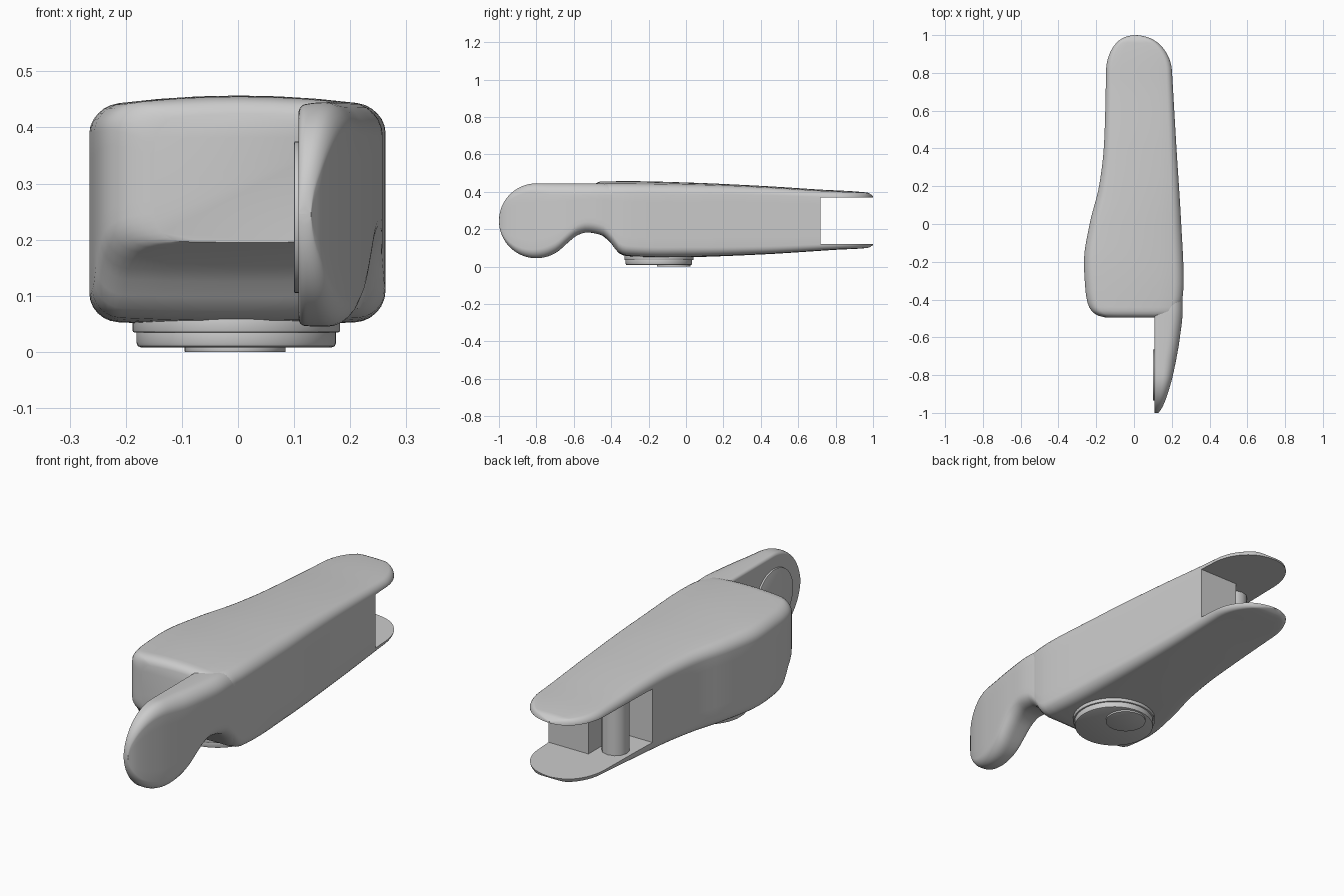
import bpy
import bmesh
import math

if "Cube" in bpy.data.objects:
    bpy.data.objects.remove(bpy.data.objects["Cube"], do_unlink=True)


def curve(points):
    """Smooth, overshoot-free function through (position, value) points."""
    ps, vs = zip(*points)
    n = len(ps)
    slope = [(vs[i + 1] - vs[i]) / (ps[i + 1] - ps[i]) for i in range(n - 1)]
    tan = [slope[0]]
    for a, b in zip(slope, slope[1:]):
        tan.append(2 * a * b / (a + b) if a * b > 0 else 0)
    tan.append(slope[-1])

    def value(p):
        p = min(max(p, ps[0]), ps[-1])
        i = max(k for k in range(n - 1) if ps[k] <= p)
        h = ps[i + 1] - ps[i]
        t = (p - ps[i]) / h
        return (vs[i] * (1 + 2 * t) * (1 - t) ** 2 + vs[i + 1] * t * t * (3 - 2 * t)
                + h * t * (1 - t) * (tan[i] * (1 - t) - tan[i + 1] * t))
    return value


def section(y, x0, x1, z0, z1, r_left, r_right, dome):
    """Rounded rectangle ring with a gently domed top and bottom."""
    w, h = x1 - x0, z1 - z0
    ra, rb = [min(r, w * 0.48, h * 0.48) for r in (r_left, r_right)]
    steps, ring = 6, []
    corners = [(x1 - rb, z1 - rb, rb, 0), (x0 + ra, z1 - ra, ra, 1),
               (x0 + ra, z0 + ra, ra, 2), (x1 - rb, z0 + rb, rb, 3)]
    for i, (cx, cz, r, q) in enumerate(corners):
        for k in range(steps + 1):
            a = (q + k / steps) * math.pi / 2
            ring.append((cx + r * math.cos(a), cz + r * math.sin(a)))
        nx, nz, nr, nq = corners[(i + 1) % 4]
        a = nq * math.pi / 2
        end = (nx + nr * math.cos(a), nz + nr * math.sin(a))
        sx, sz = ring[-1]
        ring += [(sx + (end[0] - sx) * k / 6, sz + (end[1] - sz) * k / 6) for k in range(1, 6)]
    mx, mz = (x0 + x1) / 2, (z0 + z1) / 2
    out = []
    for x, z in ring:
        u = (x - mx) / (w / 2)
        v = (z - mz) / (h / 2)
        drop = dome * u * u
        out.append((x, y, z - drop * max(v, 0) - 0.35 * drop * min(v, 0)))
    return out


def finish(name, bm, angle=35):
    bmesh.ops.recalc_face_normals(bm, faces=bm.faces)
    mesh = bpy.data.meshes.new(name)
    bm.to_mesh(mesh)
    bm.free()
    obj = bpy.data.objects.new(name, mesh)
    bpy.context.collection.objects.link(obj)
    bpy.ops.object.select_all(action="DESELECT")
    obj.select_set(True)
    bpy.context.view_layer.objects.active = obj
    bpy.ops.object.shade_smooth_by_angle(angle=math.radians(angle))
    return obj


def loft(name, rings):
    bm = bmesh.new()
    loops = [[bm.verts.new(p) for p in ring] for ring in rings]
    for a, b in zip(loops, loops[1:]):
        for i in range(len(a)):
            j = (i + 1) % len(a)
            bm.faces.new((a[i], a[j], b[j], b[i]))
    bm.faces.new(loops[0])
    bm.faces.new(loops[-1])
    return finish(name, bm)


def disc(name, radius, depth, centre, axis="Z", bevel=0.0, sides=48):
    bm = bmesh.new()
    bmesh.ops.create_cone(bm, cap_ends=True, segments=sides, radius1=radius,
                          radius2=radius, depth=depth)
    if bevel:
        rims = [e for e in bm.edges if any(len(f.verts) > 4 for f in e.link_faces)]
        bmesh.ops.bevel(bm, geom=rims, offset=bevel, segments=2, affect="EDGES", profile=0.5)
    for v in bm.verts:
        x, y, z = v.co
        if axis == "X":
            x, y, z = z, x, y
        v.co = (x + centre[0], y + centre[1], z + centre[2])
    return finish(name, bm)


# Main body: tapering handle with a rounded rear tip
left = curve([(-.495, -.15), (-.485, -.19), (-.46, -.225), (-.42, -.245), (-.35, -.257),
              (-.2, -.265), (0, -.235), (.2, -.185), (.4, -.16), (.6, -.152), (1, -.145)])
right = curve([(-.495, .2), (-.45, .235), (-.4, .256), (-.3, .263), (0, .25), (.4, .225), (1, .19)])
top = curve([(-.495, .425), (-.485, .443), (-.46, .455), (-.3, .457), (0, .45), (.4, .432),
             (.7, .413), (.97, .396), (1, .378)])
bottom = curve([(-.495, .195), (-.45, .168), (-.4, .125), (-.36, .073), (-.32, .056), (-.15, .048),
                (0, .05), (.4, .065), (.8, .09), (.97, .1), (1, .115)])
TIP, TIP_LEN, TIP_X = .81, .19, .005
ys = [-.495, -.49, -.485, -.475, -.46, -.44, -.42, -.4, -.38, -.36, -.34, -.32]
ys += [-.28 + (TIP + .28) * i / 24 for i in range(25)]
ys += [TIP + TIP_LEN * math.sin(math.pi / 2 * i / 14) for i in range(1, 14)] + [.9999]
rings = []
for y in ys:
    k = math.sqrt(1 - max(0, (y - TIP) / TIP_LEN) ** 2) ** .9
    x0, x1 = [TIP_X + (f(y) - TIP_X) * k for f in (left, right)]
    radius = .05 - .025 * max(0, y)
    rings.append(section(y, x0, x1, bottom(y), top(y), radius, radius, .3 * ((x1 - x0) / 2) ** 2))
body = loft("body", rings)

# Rear recess, stepped deeper on one side
bm = bmesh.new()
outline = [(-.4, .47), (0, .47), (0, .72), (.4, .72), (.4, 1.2), (-.4, 1.2)]
face = bm.faces.new([bm.verts.new((x, y, .12)) for x, y in outline])
grown = bmesh.ops.extrude_face_region(bm, geom=[face])["geom"]
bmesh.ops.translate(bm, vec=(0, 0, .25), verts=[g for g in grown if isinstance(g, bmesh.types.BMVert)])
cutter = finish("recess_cutter", bm)
cutter.hide_render = True
cut = body.modifiers.new("recess", "BOOLEAN")
cut.operation, cut.solver, cut.object = "DIFFERENCE", "EXACT", cutter
bpy.context.view_layer.objects.active = body
bpy.ops.object.modifier_apply(modifier=cut.name)
bpy.data.objects.remove(cutter, do_unlink=True)
bpy.ops.object.select_all(action="DESELECT")
body.select_set(True)
bpy.ops.object.shade_smooth_by_angle(angle=math.radians(35))

# Front arm: rounded lobe joined to one side of the body by a neck
LY, LZ, LR = -.8, .245, .2
arm_right = curve([(-1, .13), (-.97, .15), (-.9, .178), (-.8, .206), (-.6, .243), (-.45, .258),
                   (-.36, .255), (-.28, .235)])
neck_top = curve([(-.8, .445), (-.48, .445), (-.28, .43)])
neck_bottom = curve([(-.66, .102), (-.62, .138), (-.58, .168), (-.53, .183), (-.45, .168),
                     (-.4, .125), (-.36, .075), (-.28, .065)])
ys = [LY - LR * math.cos(math.pi / 2 * i / 16) for i in range(17)]
ys[0] += .0003
ys += [LY + .52 * i / 26 for i in range(1, 27)]
rings = []
for y in ys:
    arc = math.sqrt(max(0, LR ** 2 - (y - LY) ** 2))
    z1 = LZ + arc if y < LY else neck_top(y)
    z0 = LZ - arc if y < -.66 else neck_bottom(y)
    rings.append(section(y, .108, arm_right(y), z0, z1, .012, .055, .006))
loft("front_arm", rings)

# Thin disc on the inner face of the lobe
disc("inner_disc", .135, .02, (.11, LY, .24), axis="X", bevel=.002)

# Post inside the rear recess
disc("recess_post", .06, .26, (-.07, .62, .245), sides=12)

# Round stepped foot underneath
disc("foot_flange", .185, .03, (-.003, -.145, .05), bevel=.003)
disc("foot_disc", .178, .04, (-.003, -.145, .028), bevel=.008)
disc("foot_pad", .09, .012, (-.005, -.065, .006), bevel=.001)
